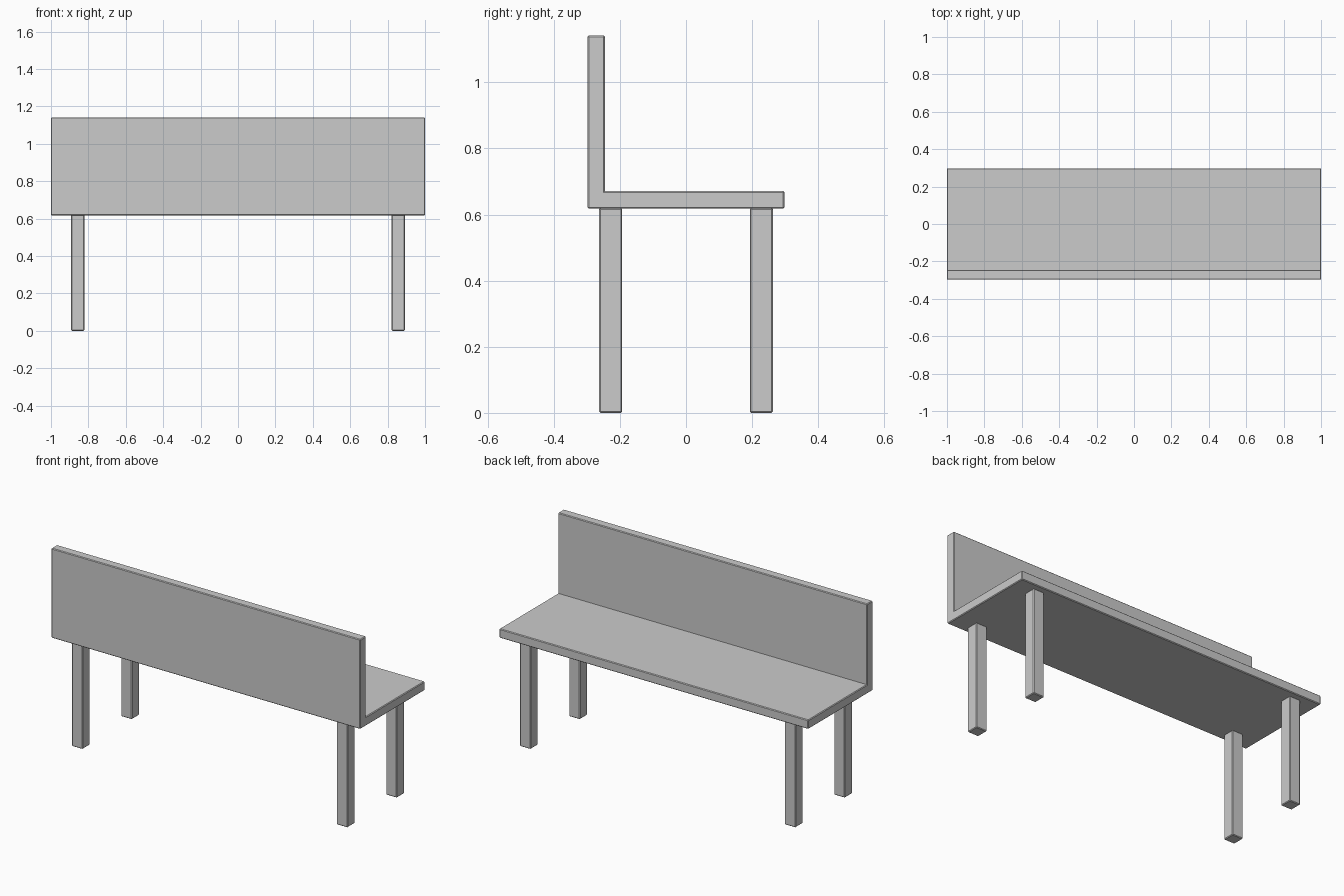
import bpy, bmesh

if "Cube" in bpy.data.objects:
    bpy.data.objects.remove(bpy.data.objects["Cube"])

BEVEL = 0.004


def prism(name, profile, x0, x1):
    """Extrude a (y, z) profile from x0 to x1 and soften its outer edges."""
    bm = bmesh.new()
    face = bm.faces.new([bm.verts.new((x0, y, z)) for y, z in profile])
    ext = bmesh.ops.extrude_face_region(bm, geom=[face])["geom"]
    moved = [g for g in ext if isinstance(g, bmesh.types.BMVert)]
    bmesh.ops.translate(bm, verts=moved, vec=(x1 - x0, 0, 0))
    bmesh.ops.recalc_face_normals(bm, faces=bm.faces)
    outer = [e for e in bm.edges if e.is_convex]
    bmesh.ops.bevel(bm, geom=outer, offset=BEVEL, segments=1,
                    profile=0.5, affect='EDGES')
    mesh = bpy.data.meshes.new(name)
    bm.to_mesh(mesh)
    bm.free()
    obj = bpy.data.objects.new(name, mesh)
    bpy.context.collection.objects.link(obj)
    return obj


# Seat and backrest: one continuous L-shaped profile
prism("seat_and_backrest",
      [(-0.298, 0.618), (0.298, 0.618), (0.298, 0.671),
       (-0.245, 0.671), (-0.245, 1.142), (-0.298, 1.142)], -1.0, 1.0)

# Four square legs, set in from the corners
LEG_X, LEG_Y, HALF = 0.857, 0.228, 0.035
for side, sx in (("left", -1), ("right", 1)):
    for end, sy in (("front", -1), ("back", 1)):
        x, y = sx * LEG_X, sy * LEG_Y
        prism(f"{end}_{side}_leg",
              [(y - HALF, 0), (y + HALF, 0), (y + HALF, 0.62), (y - HALF, 0.62)],
              x - HALF, x + HALF)
